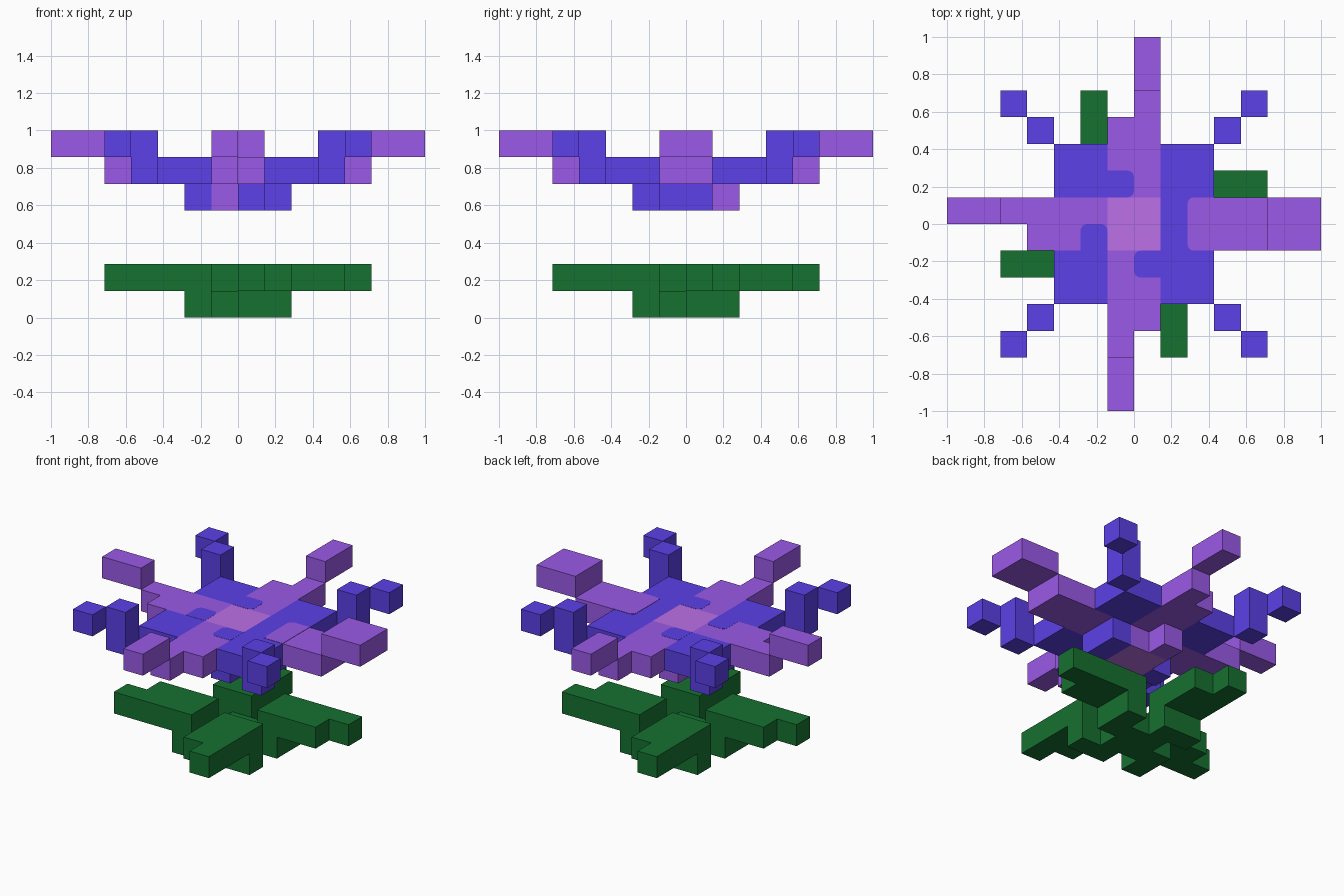
import bpy, bmesh
from mathutils import Vector

U = 1 / 7  # edge of one block

cube = bpy.data.objects.get("Cube")
if cube:
    bpy.data.objects.remove(cube)


def material(name, rgb):
    m = bpy.data.materials.new(name)
    m.use_nodes = True
    m.diffuse_color = (*rgb, 1)
    m.node_tree.nodes["Principled BSDF"].inputs["Base Color"].default_value = (*rgb, 1)
    return m


PURPLE = material("petal purple", (0.35, 0.108, 0.86))
BLUE = material("petal blue violet", (0.112, 0.056, 0.86))
PINK = material("centre pink", (0.53, 0.17, 0.84))
GREEN = material("leaf green", (0.008, 0.165, 0.03))


def finish(name, bm, mat):
    mesh = bpy.data.meshes.new(name)
    bm.to_mesh(mesh)
    bm.free()
    mesh.materials.append(mat)
    obj = bpy.data.objects.new(name, mesh)
    bpy.context.collection.objects.link(obj)
    return obj


def blocks(name, mat, *boxes):
    """One clean shell around block boxes given as (x range, y range, z range), end exclusive."""
    cells = {(x, y, z) for bx, by, bz in boxes
             for x in range(*bx) for y in range(*by) for z in range(*bz)}
    bm = bmesh.new()
    for c in cells:
        for axis in range(3):
            for side in (0, 1):
                n = list(c)
                n[axis] += 2 * side - 1
                if tuple(n) in cells:
                    continue
                a, b = (axis + 1) % 3, (axis + 2) % 3
                quad = []
                for da, db in ((0, 0), (1, 0), (1, 1), (0, 1)):
                    p = list(c)
                    p[axis] += side
                    p[a] += da
                    p[b] += db
                    quad.append(bm.verts.new(Vector(p) * U))
                bm.faces.new(quad if side else quad[::-1])
    bmesh.ops.remove_doubles(bm, verts=bm.verts, dist=0.001)
    bmesh.ops.dissolve_limit(bm, angle_limit=0.01, verts=bm.verts, edges=bm.edges)
    return finish(name, bm, mat)


def turn(box, quarter):
    """Turn a block box by quarter turns about the vertical axis."""
    (x0, x1), (y0, y1), z = box
    for _ in range(quarter):
        x0, x1, y0, y1 = -y1, -y0, x0, x1
    return (x0, x1), (y0, y1), z


SIDES = ("left", "back", "right", "front")

# Leaves: one pinwheel of four, joined by a low base
blocks("leaf_base", GREEN, ((-1, 1), (-1, 1), (0, 1)))
for q, side in enumerate(SIDES):
    leaf = (((1, 2), (0, 2), (0, 1)), ((1, 4), (0, 2), (1, 2)), ((4, 5), (1, 2), (1, 2)))
    blocks(side + "_leaf", GREEN, *(turn(b, q) for b in leaf))

# Flower centre: pink above and below, purple around the sides
centre = blocks("flower_centre", PINK, ((-1, 1), (-1, 1), (4, 6)))
centre.data.materials.append(PURPLE)
for face in centre.data.polygons:
    face.material_index = int(abs(face.normal.z) < 0.5)

# Cup blocks below the flower
blocks("left_cup", BLUE, ((1, 2), (-1, 1), (4, 6)))
blocks("back_cup", PURPLE, ((-1, 0), (1, 2), (4, 5)))
blocks("right_cup", BLUE, ((-2, -1), (-1, 0), (4, 5)))
blocks("front_cup", BLUE, ((0, 1), (-2, -1), (4, 5)))

# Main petals with raised tips
L5, L6 = (5, 6), (6, 7)
blocks("left_petal", PURPLE, ((2, 5), (-1, 1), L5))
blocks("left_petal_tip", PURPLE, ((5, 7), (-1, 1), L6))
blocks("back_petal", PURPLE, ((-1, 1), (1, 4), L5), ((0, 1), (4, 5), L5))
blocks("back_petal_tip", PURPLE, ((0, 1), (5, 7), L6))
blocks("right_petal", PURPLE, ((-4, -1), (-1, 1), L5), ((-5, -4), (0, 1), L5))
blocks("right_petal_tip", PURPLE, ((-7, -5), (0, 1), L6))
blocks("front_petal", PURPLE, ((-1, 1), (-4, -1), L5), ((-1, 0), (-5, -4), L5))
blocks("front_petal_tip", PURPLE, ((-1, 0), (-7, -5), L6))

# Diagonal petals: flat pad, upright post and floating tip
for q, side in enumerate(("back_left", "back_right", "front_right", "front_left")):
    blocks(side + "_pad", BLUE, turn(((1, 3), (1, 3), L5), q))
    blocks(side + "_post", BLUE, turn(((3, 4), (3, 4), (5, 7)), q))
    blocks(side + "_tip", BLUE, turn(((4, 5), (4, 5), L6), q))


# Thin patches on the petals, rounded at the corners facing a direction
def patch(name, mat, xs, ys, direction=(0, 0), rise=0.001):
    low = Vector((xs[0], ys[0], 6)) * U
    high = Vector((xs[1], ys[1], 6)) * U
    middle = (low + high) / 2
    bm = bmesh.new()
    for v in bmesh.ops.create_cube(bm, size=1)["verts"]:
        v.co = middle + v.co * (high - low + Vector((0, 0, 2 * rise)))
    corners = [e for e in bm.edges
               if abs(e.verts[0].co.z - e.verts[1].co.z) > rise
               and (e.verts[0].co - middle).dot(Vector((*direction, 0))) > 0]
    if corners:
        bmesh.ops.bevel(bm, geom=corners, offset=0.035, segments=4, profile=0.5, affect="EDGES")
    finish(name, bm, mat)


patch("back_patch", BLUE, (-1, 0), (1, 2), (1, 0))
patch("right_patch", BLUE, (-2, -1), (-1, 0), (0, 1))
patch("front_patch", BLUE, (0, 1), (-2, -1), (-1, 0))
patch("left_patch_base", BLUE, (2, 3), (-1, 1))
patch("left_patch", PURPLE, (2, 3), (-1, 1), (-1, 0), 0.002)
